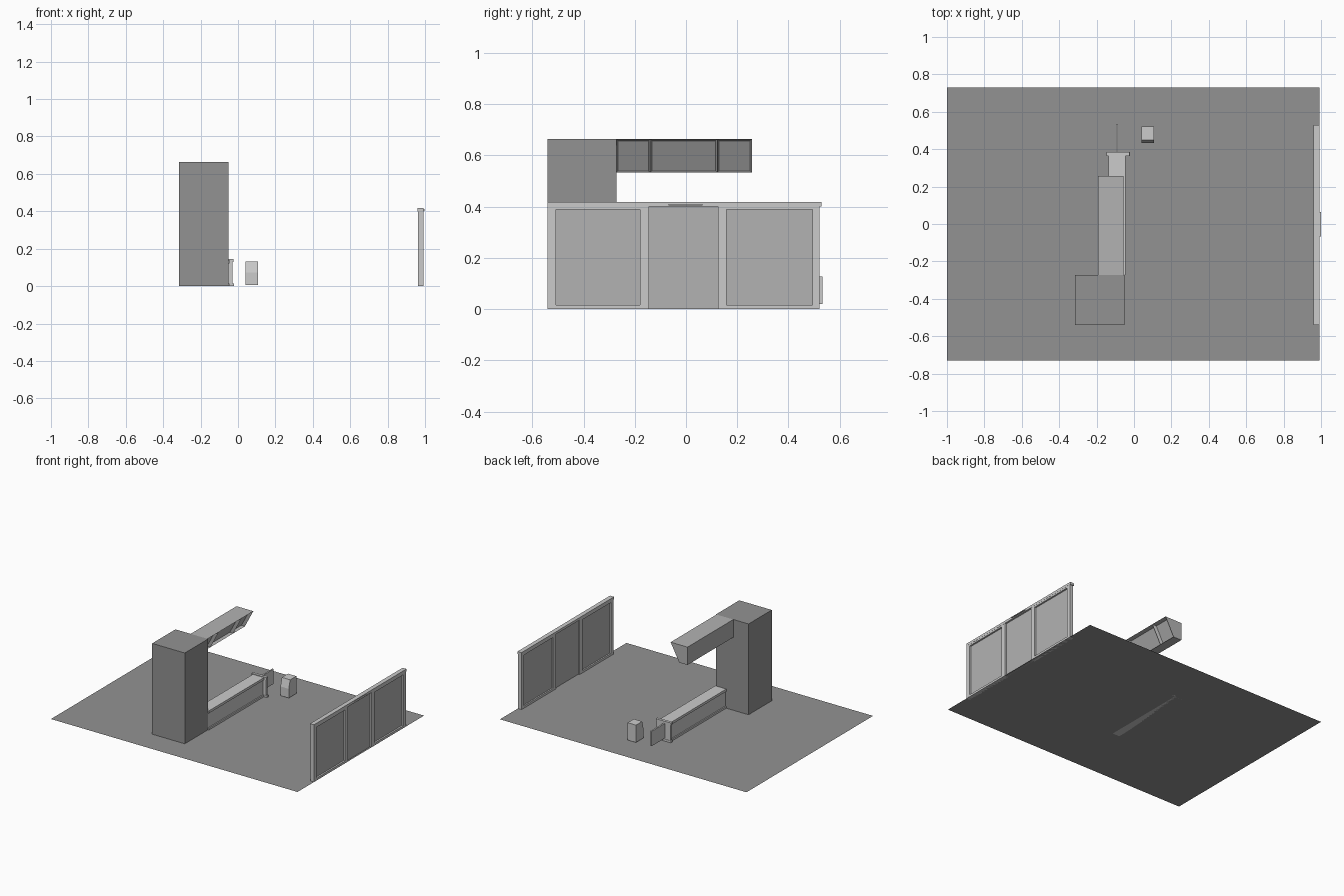
import bpy, bmesh

if "Cube" in bpy.data.objects:
    bpy.data.objects.remove(bpy.data.objects["Cube"])


def grey(name, v):
    m = bpy.data.materials.new(name)
    m.diffuse_color = (v, v, v, 1)
    m.use_nodes = True
    m.node_tree.nodes["Principled BSDF"].inputs["Base Color"].default_value = m.diffuse_color
    return m


DARK, MID, LIGHT = grey("dark_grey", .29), grey("mid_grey", .45), grey("light_grey", .56)


def finish(name, bm, mat):
    bmesh.ops.recalc_face_normals(bm, faces=bm.faces)
    mesh = bpy.data.meshes.new(name)
    bm.to_mesh(mesh)
    bm.free()
    mesh.materials.append(mat)
    obj = bpy.data.objects.new(name, mesh)
    bpy.context.collection.objects.link(obj)
    return obj


def box(name, x, y, z, mat=LIGHT):
    bm = bmesh.new()
    bmesh.ops.create_cube(bm, size=1)
    for v in bm.verts:
        for i, (a, b) in enumerate((x, y, z)):
            v.co[i] = (a + b) / 2 + v.co[i] * (b - a)
    return finish(name, bm, mat)


def loft(sections):
    """Solid through matching rings of points, capped at both ends."""
    bm = bmesh.new()
    rings = [[bm.verts.new(p) for p in s] for s in sections]
    n = len(rings[0])
    for a, b in zip(rings, rings[1:]):
        for i in range(n):
            j = (i + 1) % n
            bm.faces.new((a[i], a[j], b[j], b[i]))
    bm.faces.new(rings[0])
    bm.faces.new(rings[-1][::-1])
    bmesh.ops.recalc_face_normals(bm, faces=bm.faces)
    bm.normal_update()
    return bm


# Floor sheet
bm = bmesh.new()
bm.faces.new([bm.verts.new(p) for p in
              ((-1, -.73, 0), (.992, -.73, 0), (.992, .73, 0), (-1, .73, 0))])
finish("floor", bm, DARK)

# Tall block
box("tower", (-.315, -.052), (-.54, -.272), (0, .663), DARK)

# Overhead arm with three panels sunk straight back into its sloping face
profile = ((-.192, .663), (-.056, .663), (-.125, .533), (-.192, .533))
bm = loft([[(x, y, z) for x, z in profile] for y in (-.272, -.14, .122, .257)])
slopes = [f for f in bm.faces if f.normal.x > .5 and f.normal.z < -.2]
bmesh.ops.inset_individual(bm, faces=slopes, thickness=.007, use_even_offset=True)
bmesh.ops.translate(bm, vec=(-.025, 0, 0), verts=list({v for f in slopes for v in f.verts}))
finish("overhead_arm", bm, MID)

# Low counter: body, top slab, base, end frame and fin
box("counter_body", (-.127, -.053), (-.272, .367), (0, .135))
box("counter_top", (-.135, -.045), (-.272, .367), (.122, .14))
box("counter_base", (-.135, -.045), (-.272, .367), (0, .014))
box("end_panel", (-.141, -.03), (.366, .381), (0, .14))
box("end_cap_top", (-.147, -.025), (.364, .384), (.128, .145))
box("end_cap_base", (-.147, -.022), (.364, .384), (0, .014))
box("fin", (-.096, -.085), (.38, .533), (.02, .128))

# Small standing unit with a sloping upper front
profile = ((.433, .005), (.52, .005), (.52, .132), (.449, .132), (.433, .072))
finish("small_unit", loft([[(x, y, z) for y, z in profile] for x in (.04, .107)]), LIGHT)

# Partition: thin core, rails and posts, three bays
box("partition_core", (.972, .979), (-.535, .52), (0, .41), MID)
box("partition_top_rail", (.96, .992), (-.54, .528), (.4, .418))
for side, (a, b) in (("left", (-.54, -.145)), ("right", (.125, .522))):
    outer, inner = (a, a + .033), (b - .034, b)
    if side == "right":
        outer, inner = (b - .028, b), (a, a + .034)
    for part, y, z in (("bottom_rail", (a, b), (0, .016)),
                       ("upper_rail", (a, b), (.388, .402)),
                       ("outer_post", outer, (.016, .388)),
                       ("inner_post", inner, (.016, .388))):
        box(f"{side}_{part}", (.962, .991), y, z)
box("partition_handle", (.985, 1.0), (-.068, .065), (.405, .41))
